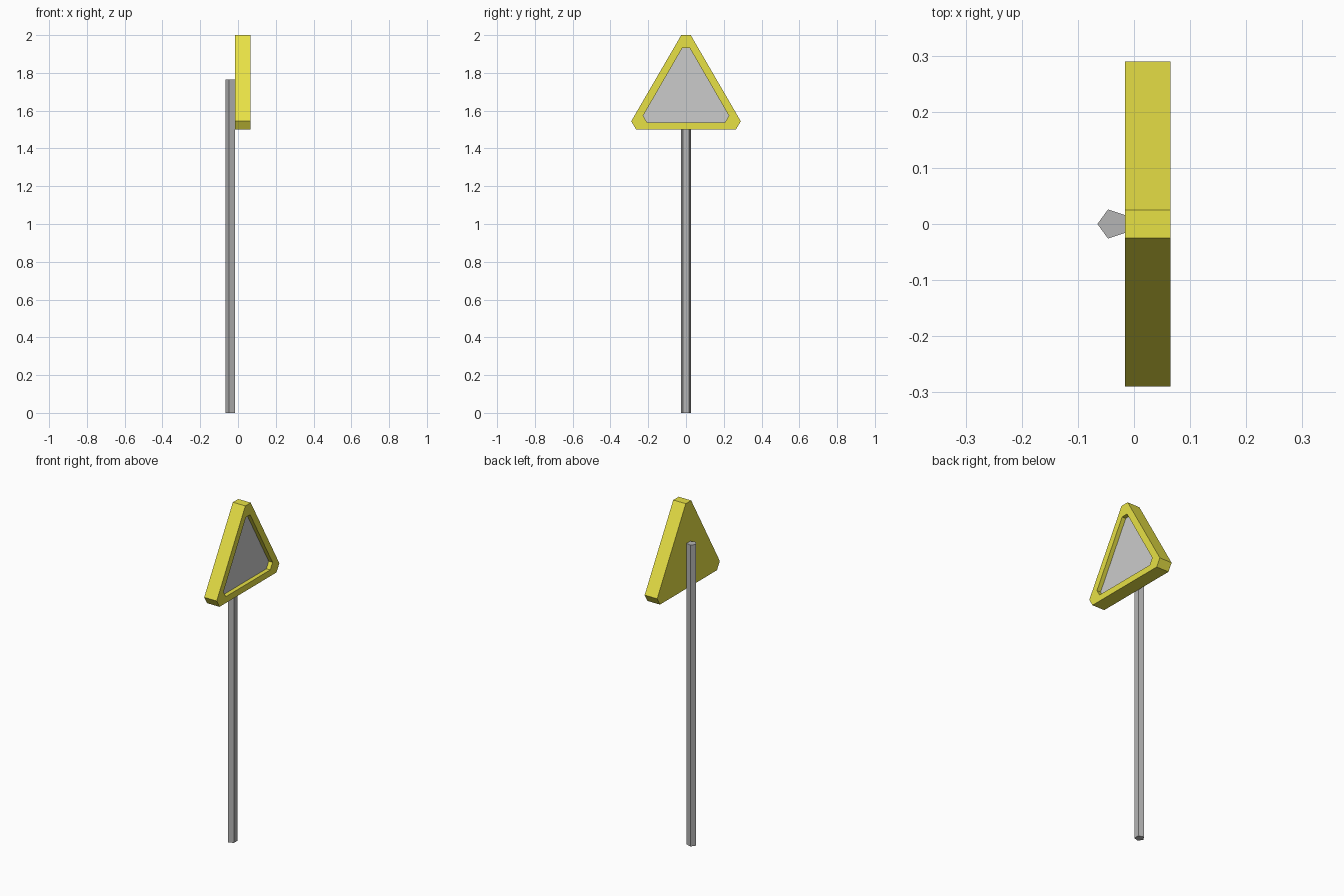
import bpy, bmesh, math

if "Cube" in bpy.data.objects:
    bpy.data.objects.remove(bpy.data.objects["Cube"])


def material(name, color):
    mat = bpy.data.materials.new(name)
    mat.diffuse_color = (*color, 1)
    mat.use_nodes = True
    mat.node_tree.nodes["Principled BSDF"].inputs["Base Color"].default_value = mat.diffuse_color
    return mat


def loft(name, rings, cap_start=True, cap_end=True, mat=None):
    """Join matching rings of points with flat quads and cap the ends."""
    bm = bmesh.new()
    loops = [[bm.verts.new(p) for p in ring] for ring in rings]
    n = len(loops[0])
    for a, b in zip(loops, loops[1:]):
        for i in range(n):
            j = (i + 1) % n
            bm.faces.new((a[i], a[j], b[j], b[i]))
    if cap_start:
        bm.faces.new(loops[0][::-1])
    if cap_end:
        bm.faces.new(loops[-1])
    mesh = bpy.data.meshes.new(name)
    bm.to_mesh(mesh)
    bm.free()
    obj = bpy.data.objects.new(name, mesh)
    bpy.context.collection.objects.link(obj)
    if mat:
        mesh.materials.append(mat)
    return obj


def sign_ring(x, half):
    """Mirror half a triangle outline (y, z), counter-clockwise seen from +x."""
    right = [(x, y, z) for y, z in half]
    left = [(x, -y, z) for y, z in reversed(half)]
    return right + left


yellow = material("yellow", (0.8, 0.75, 0.06))
grey = material("dark_grey", (0.46, 0.46, 0.46))

# Half outlines of the clipped triangle, bottom to top
outer = [(0.264, 1.5), (0.29, 1.544), (0.025, 2.0)]
inner = [(0.206, 1.537), (0.227, 1.573), (0.02, 1.931)]
back, front, floor = -0.016, 0.065, 0.04

# Yellow housing with a raised rim around the recess
loft("sign_frame",
     [sign_ring(back, outer), sign_ring(front, outer),
      sign_ring(front, inner), sign_ring(floor, inner)],
     cap_end=False, mat=yellow)

# Grey sign face at the bottom of the recess
loft("sign_panel", [sign_ring(floor, inner)], cap_start=False)

# Five-sided pole, flat side against the back of the sign
r, cx = 0.0272, -0.038
pole = [[(cx + r * math.cos(math.pi + i * math.tau / 5),
          r * math.sin(math.pi + i * math.tau / 5), z) for i in range(5)]
        for z in (0, 1.765)]
loft("pole", pole, mat=grey)
